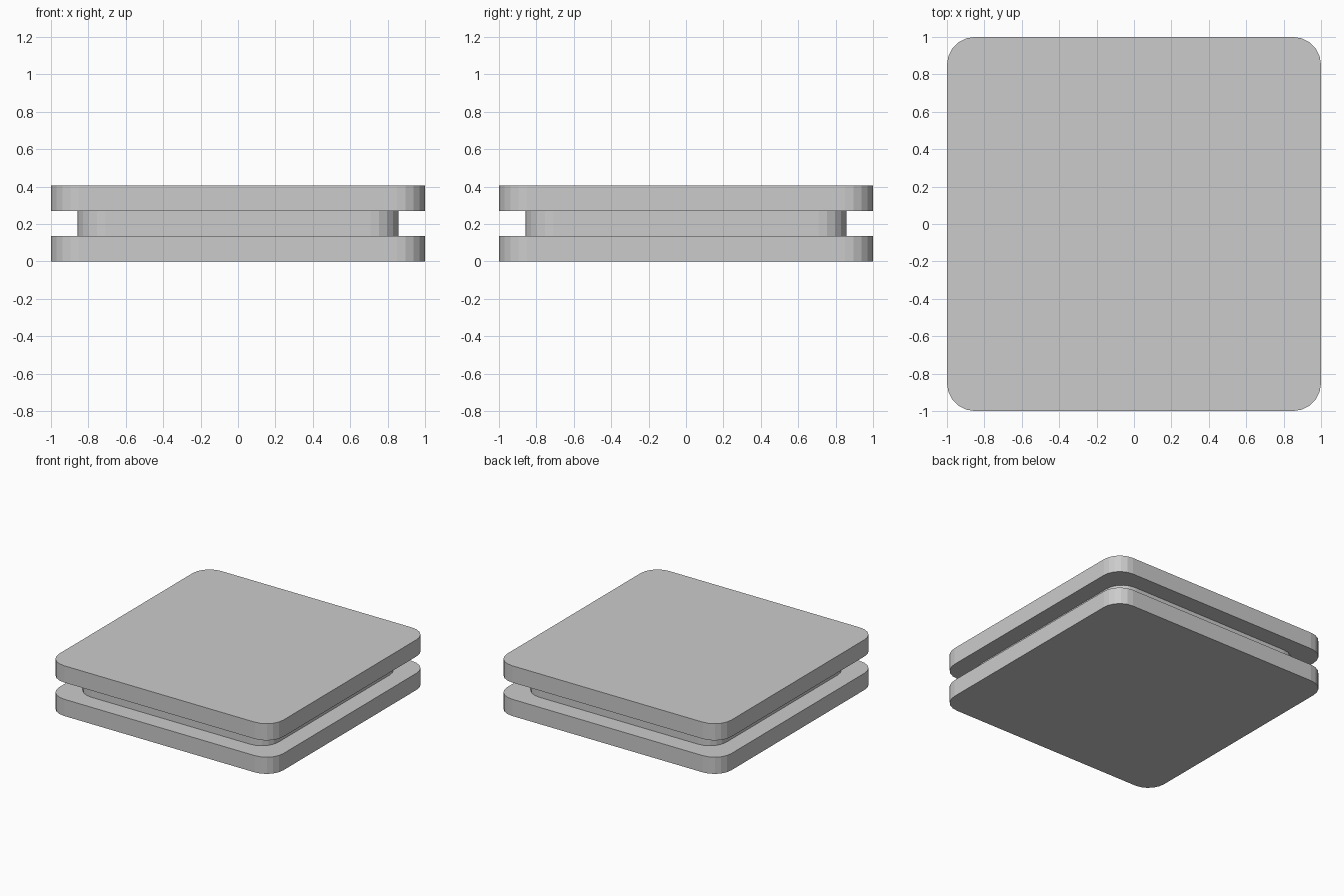
import bpy, bmesh, math

if "Cube" in bpy.data.objects:
    bpy.data.objects.remove(bpy.data.objects["Cube"])

THICK = 0.135   # height of each layer
RADIUS = 0.15   # corner radius
SEGMENTS = 5    # flat facets per corner


def rounded_slab(name, half, z0, z1):
    """Square plate with faceted round corners, extruded from z0 to z1."""
    bm = bmesh.new()
    verts = []
    for corner in range(4):
        start = corner * math.pi / 2
        mid = start + math.pi / 4
        cx = math.copysign(half - RADIUS, math.cos(mid))
        cy = math.copysign(half - RADIUS, math.sin(mid))
        for i in range(SEGMENTS + 1):
            a = start + i / SEGMENTS * math.pi / 2
            verts.append(bm.verts.new((cx + RADIUS * math.cos(a),
                                       cy + RADIUS * math.sin(a), z0)))
    face = bm.faces.new(verts)
    top = bmesh.ops.extrude_face_region(bm, geom=[face], use_keep_orig=True)["geom"]
    for v in top:
        if isinstance(v, bmesh.types.BMVert):
            v.co.z = z1
    bmesh.ops.recalc_face_normals(bm, faces=bm.faces)
    mesh = bpy.data.meshes.new(name)
    bm.to_mesh(mesh)
    bm.free()
    obj = bpy.data.objects.new(name, mesh)
    bpy.context.collection.objects.link(obj)
    return obj


# Two wide plates with a narrower core between them
layers = [("bottom_plate", 1.0), ("middle_core", 0.858), ("top_plate", 1.0)]
for i, (name, half) in enumerate(layers):
    rounded_slab(name, half, i * THICK, (i + 1) * THICK)
